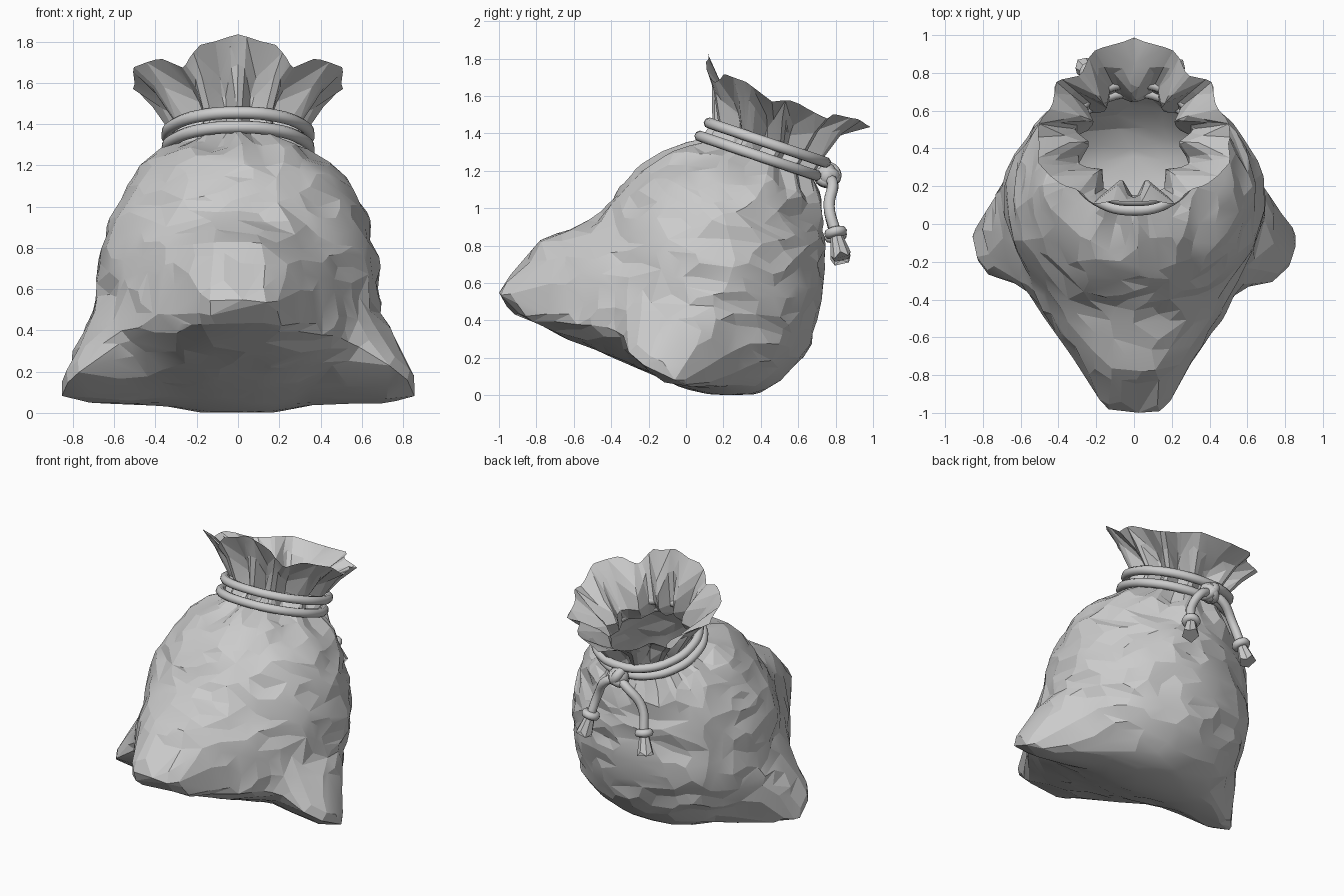
import bpy, bmesh, math
from mathutils import Vector, Matrix, noise
from mathutils.bvhtree import BVHTree

if "Cube" in bpy.data.objects:
    bpy.data.objects.remove(bpy.data.objects["Cube"])

V = Vector
SEG = 96
C = V((0, .15, .65))                    # middle of the sack
AX = V((0, .32, .947)).normalized()     # tilted neck axis
FRONT = V((0, -AX.z, AX.y))
SIDE = V((1, 0, 0))


def hull(points):
    bm = bmesh.new()
    for p in points:
        bm.verts.new(p)
    bmesh.ops.convex_hull(bm, input=bm.verts)
    tree = BVHTree.FromBMesh(bm)
    bm.free()
    return tree


def both(points):
    return [V((s * x, y, z)) for x, y, z in points for s in (1, -1)]


def neck_dir(t):
    return FRONT * math.cos(t) + SIDE * math.sin(t)


def make(name, bm):
    me = bpy.data.meshes.new(name)
    bm.to_mesh(me)
    bm.free()
    ob = bpy.data.objects.new(name, me)
    bpy.context.collection.objects.link(ob)
    return ob


def smooth(ob, angle=40):
    bpy.ops.object.select_all(action='DESELECT')
    bpy.context.view_layer.objects.active = ob
    ob.select_set(True)
    bpy.ops.object.shade_smooth_by_angle(angle=math.radians(angle))


# round belly: horizontal ellipses (z, half width, y min, y max) plus the neck ring
belly = []
for z, w, y0, y1 in [(.005, .2, .12, .38), (.04, .36, -.02, .45), (.1, .5, -.17, .53),
                     (.25, .62, -.36, .66), (.5, .69, -.48, .73), (.75, .685, -.5, .745),
                     (.95, .635, -.46, .735), (1.1, .555, -.37, .71), (1.22, .455, -.27, .6),
                     (1.305, .31, -.12, .35)]:
    for i in range(36):
        t = i * math.tau / 36
        belly.append(V((w * math.cos(t), (y0 + y1) / 2 + (y1 - y0) / 2 * math.sin(t), z)))
belly += [V((0, .38, 1.25)) + neck_dir(i * math.tau / 36) * .32 for i in range(36)]

# front snout and the two bottom corners, each blended with nearby belly points
snout = both([(.12, -1, .57), (.13, -1, .53), (.17, -.92, .44), (.18, -.95, .55),
              (.13, -.78, .83), (.22, -.8, .72), (.27, -.8, .5), (.39, -.58, .48),
              (.35, -.58, .74), (.56, -.36, .32), (.15, -.57, .895), (.3, .3, .9)])
snout += [p for p in belly if p.y < .1 and .08 < p.z < .8]
corner = [V(p) for p in [(.87, -.2, .15), (.87, -.05, .08), (.87, -.1, .14), (.8, -.29, .2),
                         (.82, 0, .06), (.7, .02, .045), (.72, -.12, .07), (.77, .08, .22),
                         (.77, -.02, .37), (.75, -.1, .41), (.60, -.34, .28), (.68, .17, .35),
                         (0, .1, .8), (-.1, 0, .5), (-.1, .3, .6)]]
corner += [p for p in belly if p.x > .3 and -.4 < p.y < .3 and p.z < .7]
trees = [hull(belly), hull(snout), hull(corner), hull([V((-p.x, p.y, p.z)) for p in corner])]


def surface(d):
    best = 0
    for tree in trees:
        hit = tree.ray_cast(C, d)
        if hit[0]:
            best = max(best, hit[3])
    return best


# flared mouth: rim from front to back, half only
RIM = [(0, .13, 1.83), (.18, .10, 1.79), (.26, .15, 1.67), (.38, .2, 1.72), (.5, .33, 1.67),
       (.52, .46, 1.57), (.47, .57, 1.58), (.41, .74, 1.48), (.29, .80, 1.5),
       (.2, .91, 1.48), (0, 1.0, 1.43)]


def rim(t):
    s = -1 if t > math.pi else 1
    f = (math.tau - t if s < 0 else t) / math.pi * 10
    i = min(int(f), 9)
    p = V(RIM[i]).lerp(V(RIM[i + 1]), f - i)
    return V((p.x * s, p.y, p.z))


def pleat(t):
    return math.cos(11 * t + .9 * math.sin(3 * t))


# sack cloth: one loft from the bottom, through the neck, to the rim
pole = V((0, .35, .937)).normalized()
pfront = V((0, -pole.z, pole.y))
PHI, TOP = 46, 32
phis = [math.radians(180 - (180 - TOP) * j / PHI) for j in range(PHI + 1)]
angles = [i * math.tau / SEG for i in range(SEG)]
dirs = [[pole * math.cos(f) + (pfront * math.cos(t) + SIDE * math.sin(t)) * math.sin(f)
         for t in angles] for f in phis]
rad = [[surface(d) for d in row] for row in dirs]
for _ in range(8):                      # fill the creases softly, keep the tips
    new = [row[:] for row in rad]
    for j in range(1, PHI):
        for i in range(SEG):
            avg = (rad[j - 1][i] + rad[j + 1][i] + rad[j][i - 1] + rad[j][(i + 1) % SEG]) / 4
            new[j][i] = max(rad[j][i], avg)
    rad = new
rows = []
for j, f in enumerate(phis):
    row = []
    for i, t in enumerate(angles):
        d = dirs[j][i]
        p = C + d * rad[j][i]
        n = noise.noise(p * 3.3) * .022 + (.16 - abs(noise.noise(V((p.x, p.y, p.z * 1.8)) * 4))) * .05
        gather = max(0, 1 - (math.degrees(f) - TOP) / 20) * .018 * pleat(t)
        row.append(p + d * ((n - .006) * min(1, max(0, p.z) / .25) + gather))
    rows.append(row)
for c, r, amp in [((0, .385, 1.262), .30, .025), ((0, .415, 1.31), .285, .035),
                  ((0, .445, 1.36), .28, .04)]:
    rows.append([V(c) + neck_dir(t) * (r + amp * pleat(t)) for t in angles])
base = rows[-1]
for k in (.2, .4, .6, .8, 1):
    row = []
    for i, t in enumerate(angles):
        p = base[i].lerp(rim(t), k) - neck_dir(t) * .03 * math.sin(math.pi * k)
        row.append(p + neck_dir(t) * .035 * pleat(t) * (1 - k * .6) * min(1, k * 3))
    rows.append(row)
bm = bmesh.new()
grid = [[bm.verts.new(p) for p in row] for row in rows]
for a, b in zip(grid, grid[1:]):
    for i in range(SEG):
        k = (i + 1) % SEG
        bm.faces.new((a[i], a[k], b[k], b[i]))
bmesh.ops.remove_doubles(bm, verts=bm.verts, dist=.0005)
bmesh.ops.recalc_face_normals(bm, faces=bm.faces)
sack = make("sack_cloth", bm)
dec = sack.modifiers.new("facets", 'DECIMATE')
dec.ratio = .17
bpy.context.view_layer.objects.active = sack
bpy.ops.object.modifier_apply(modifier=dec.name)
smooth(sack, 12)


# tie cord
def cord(name, points, radius, cyclic=False):
    cu = bpy.data.curves.new(name, 'CURVE')
    cu.dimensions = '3D'
    cu.bevel_depth = radius
    cu.bevel_resolution = 2
    cu.resolution_u = 5
    cu.use_fill_caps = True
    sp = cu.splines.new('BEZIER')
    sp.bezier_points.add(len(points) - 1)
    for bp, p in zip(sp.bezier_points, points):
        bp.co = p
        bp.handle_left_type = bp.handle_right_type = 'AUTO'
    sp.use_cyclic_u = cyclic
    ob = bpy.data.objects.new(name, cu)
    bpy.context.collection.objects.link(ob)


for name, c in [("lower_cord_loop", (0, .385, 1.28)), ("upper_cord_loop", (0, .435, 1.35))]:
    cord(name, [V(c) + neck_dir(i * math.tau / 12) * (.328 + .015 * abs(math.sin(i * math.tau / 12)))
                for i in range(12)], .03, True)


def ring(name, centre, axis, major, minor):
    rot = V(axis).to_track_quat('Z', 'Y').to_euler()
    bpy.ops.mesh.primitive_torus_add(major_segments=16, minor_segments=8, major_radius=major,
                                     minor_radius=minor, location=centre, rotation=rot)
    bpy.context.object.name = name
    smooth(bpy.context.object, 60)


# main knot
bm = bmesh.new()
bmesh.ops.create_icosphere(bm, subdivisions=2, radius=1,
                           matrix=Matrix.Translation((0, .755, 1.175)) @ Matrix.Diagonal((.07, .055, .07, 1)))
smooth(make("knot_core", bm), 60)
ring("knot_wrap", (0, .755, 1.18), (.8, .1, .5), .046, .032)
ring("knot_cross_wrap", (0, .755, 1.165), (-.6, .1, .7), .044, .03)

# hanging tails with a small knot and a frayed end
for side, x, drop in (("right", .19, 0), ("left", -.23, -.02)):
    end = V((x, .80, .87 + drop))
    s = 1 if x > 0 else -1
    cord(side + "_tail", [V((0, .76, 1.16)), V((s * .08, .785, 1.13)),
                          V((x * .82, .765, 1.01)), end], .03)
    down = V((s * .03, .03, -.13))
    ring(side + "_tail_knot", end, down, .035, .027)
    bm = bmesh.new()
    q = down.to_track_quat('Z', 'Y').to_matrix().to_4x4()
    bmesh.ops.create_cone(bm, cap_ends=True, segments=8, radius1=.03, radius2=.055, depth=.13,
                          matrix=Matrix.Translation(end + down * .5) @ q)
    for i, v in enumerate(bm.verts):    # ragged tip
        if v.co.z < end.z - .08:
            v.co += down * (.1 if i % 4 < 2 else -.1)
    make(side + "_tail_end", bm)
